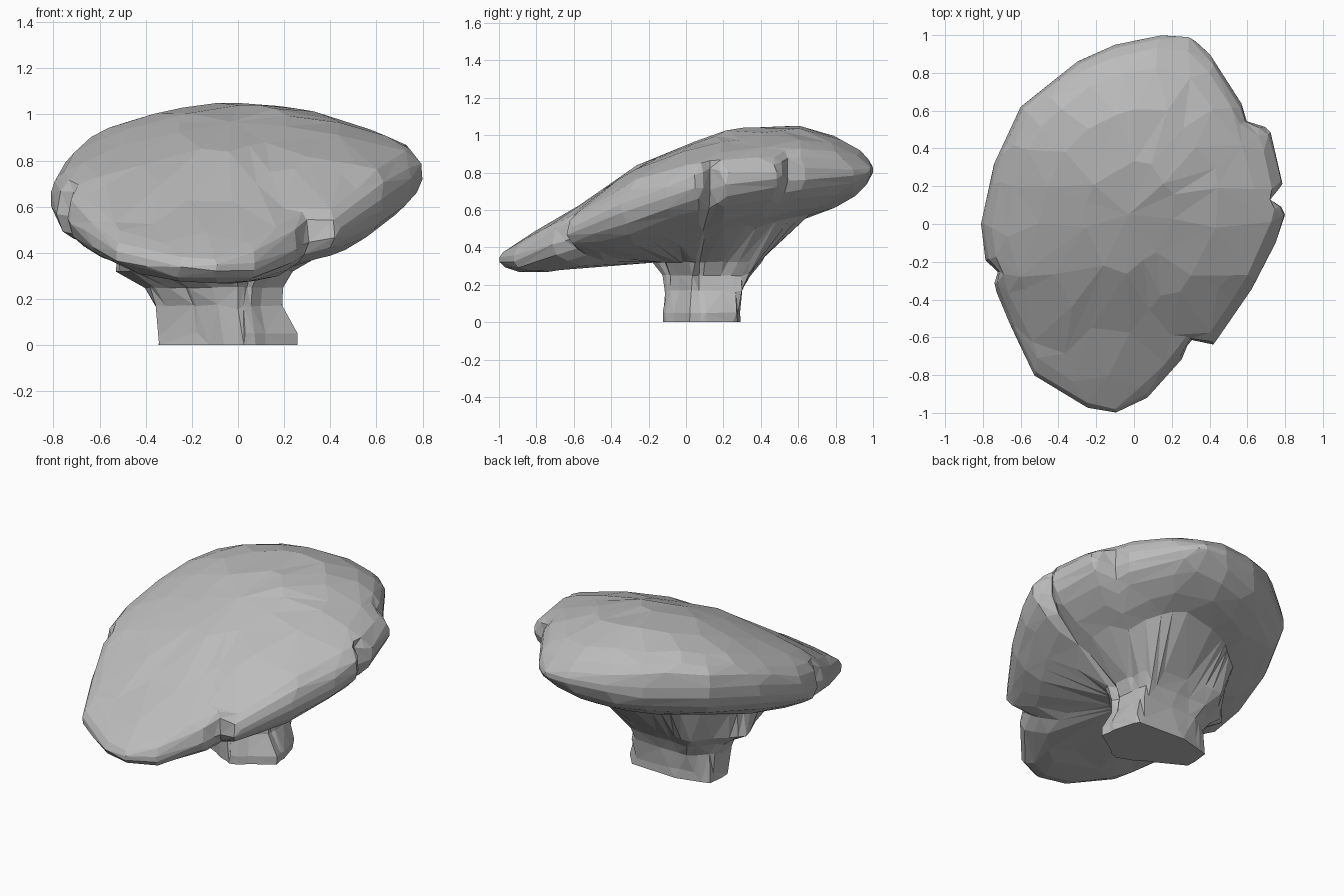
import bpy, bmesh, math
from mathutils import Vector, noise

cube = bpy.data.objects.get("Cube")
if cube:
    bpy.data.objects.remove(cube)

CX, CY = -0.03, 0.05
SEGMENTS = 120

# Plan outline of the cap, counterclockwise
OUTLINE = [(.81, .08), (.79, .2), (.72, .5), (.62, .56), (.4, .9), (.3, .99), (.15, 1),
           (-.1, .95), (-.3, .86), (-.6, .62), (-.74, .32), (-.81, 0), (-.78, -.22),
           (-.67, -.5), (-.53, -.8), (-.25, -.97), (-.1, -1), (.07, -.92), (.3, -.66),
           (.42, -.64), (.62, -.35), (.75, -.1)]
# Plans of the stem from its flare down to the ground
FLARE = [(.24, .03), (.17, .38), (-.3, .4), (-.52, .15), (-.46, -.1), (0, -.18)]
NECK = [(.19, .03), (.15, .33), (-.25, .34), (-.41, .2), (-.37, 0), (0, -.13)]
SHAFT = [(.19, .03), (.17, .3), (-.2, .3), (-.36, .22), (-.35, .05), (0, -.12)]
FOOT = [(.26, .02), (.21, .28), (-.15, .29), (-.34, .24), (-.34, .07), (.03, -.13)]
# Heights along y for the upper ridge and the underside
RIDGE = [(-1, .38), (-.9, .43), (-.6, .6), (-.28, .83), (0, .95), (.2, 1.02),
         (.4, 1.05), (.6, 1.05), (.8, .99), (1, .88)]
BELLY = [(-1, .28), (-.9, .26), (-.7, .27), (-.2, .34), (.2, .4), (.55, .52),
         (.9, .65), (1, .74)]
# Fall of the top and rise of the underside to each side, along y
RIGHT_FALL = [(0, .2), (.6, .42)]
LEFT_FALL = [(-.8, .12), (-.3, .28), (.2, .36)]
RIGHT_RISE = [(-.7, .8), (-.3, .4)]
LEFT_RISE = [(-.2, .2), (.4, .3)]
# Cracks: direction in degrees, depth, half width
CRACKS = [(6, .08, 3), (203, .05, 3), (297, .05, 4), (38, .03, 4)]


def interp(table, v):
    if v <= table[0][0]:
        return table[0][1]
    for (a, p), (b, q) in zip(table, table[1:]):
        if v <= b:
            return p + (q - p) * (v - a) / (b - a)
    return table[-1][1]


def top_z(x, y):
    return interp(RIDGE, y) - interp(RIGHT_FALL if x > 0 else LEFT_FALL, y) * x * x


def belly_z(x, y):
    return interp(BELLY, y) + interp(RIGHT_RISE if x > 0 else LEFT_RISE, y) * x * x


def crack(angle):
    total = 0
    for mid, depth, width in CRACKS:
        d = (math.degrees(angle) - mid + 180) % 360 - 180
        total += depth * math.exp(-(d / width) ** 2)
    return total


def radius(plan, angle):
    """Distance from the centre to a closed plan in one direction."""
    dx, dy = math.cos(angle), math.sin(angle)
    for (ax, ay), (bx, by) in zip(plan, plan[1:] + plan[:1]):
        ax, ay, ex, ey = ax - CX, ay - CY, bx - ax, by - ay
        den = dx * ey - dy * ex
        if abs(den) < 1e-9:
            continue
        r = (ax * ey - ay * ex) / den
        t = (ax * dy - ay * dx) / den
        if r > 0 and -1e-6 <= t <= 1 + 1e-6:
            return r


def cap_ring(scale, height, groove):
    ring = []
    for i in range(SEGMENTS):
        a = math.tau * i / SEGMENTS
        r = scale * (radius(OUTLINE, a) - groove * crack(a))
        x, y = CX + r * math.cos(a), CY + r * math.sin(a)
        low, high = belly_z(x, y), top_z(x, y)
        bump = .015 * noise.noise(Vector((x, y, height)) * 4)
        ring.append((x, y, low + (high - low) * height + bump))
    return ring


def stem_ring(z, plan, groove):
    ring = []
    for i in range(SEGMENTS):
        a = math.tau * i / SEGMENTS
        c, s = math.cos(a), math.sin(a)
        r = radius(plan, a) * (1 - groove * crack(a))
        r *= 1 + .06 * noise.noise(Vector((c * 2, s * 2, z * 3)))
        ring.append((CX + r * c, CY + r * s, z))
    return ring


# Cap from crown to underside, then the flared stem to the ground
rings = [cap_ring(*p) for p in [
    (.3, 1, 0), (.6, 1, 0), (.82, 1, 0), (.93, .98, .3), (.98, .88, .8), (1, .65, 1),
    (1, .4, 1), (.97, .18, 1.2), (.9, .06, 1.5), (.78, 0, 1.8), (.64, 0, 1.8)]]
rings += [stem_ring(*p) for p in [
    (.32, FLARE, 2), (.25, NECK, 1.5), (.17, SHAFT, 1), (.05, FOOT, .5), (0, FOOT, .5)]]

bm = bmesh.new()
loops = [[bm.verts.new(p) for p in ring] for ring in rings]
crown = bm.verts.new((CX, CY, top_z(CX, CY)))
for i in range(SEGMENTS):
    j = (i + 1) % SEGMENTS
    bm.faces.new((crown, loops[0][i], loops[0][j]))
    for upper, lower in zip(loops, loops[1:]):
        bm.faces.new((upper[i], lower[i], lower[j], upper[j]))
bm.faces.new(loops[-1][::-1])
bmesh.ops.triangulate(bm, faces=bm.faces[:])
bmesh.ops.recalc_face_normals(bm, faces=bm.faces[:])
mesh = bpy.data.meshes.new("mushroom_rock")
bm.to_mesh(mesh)
bm.free()
rock = bpy.data.objects.new("mushroom_rock", mesh)
bpy.context.collection.objects.link(rock)

# Irregular chiselled facets
facets = rock.modifiers.new("facets", 'DECIMATE')
facets.ratio = .2

# Grey stone
stone = bpy.data.materials.new("grey_stone")
stone.use_nodes = True
color = (.5, .5, .5, 1)
stone.diffuse_color = color
stone.node_tree.nodes["Principled BSDF"].inputs["Base Color"].default_value = color
mesh.materials.append(stone)
